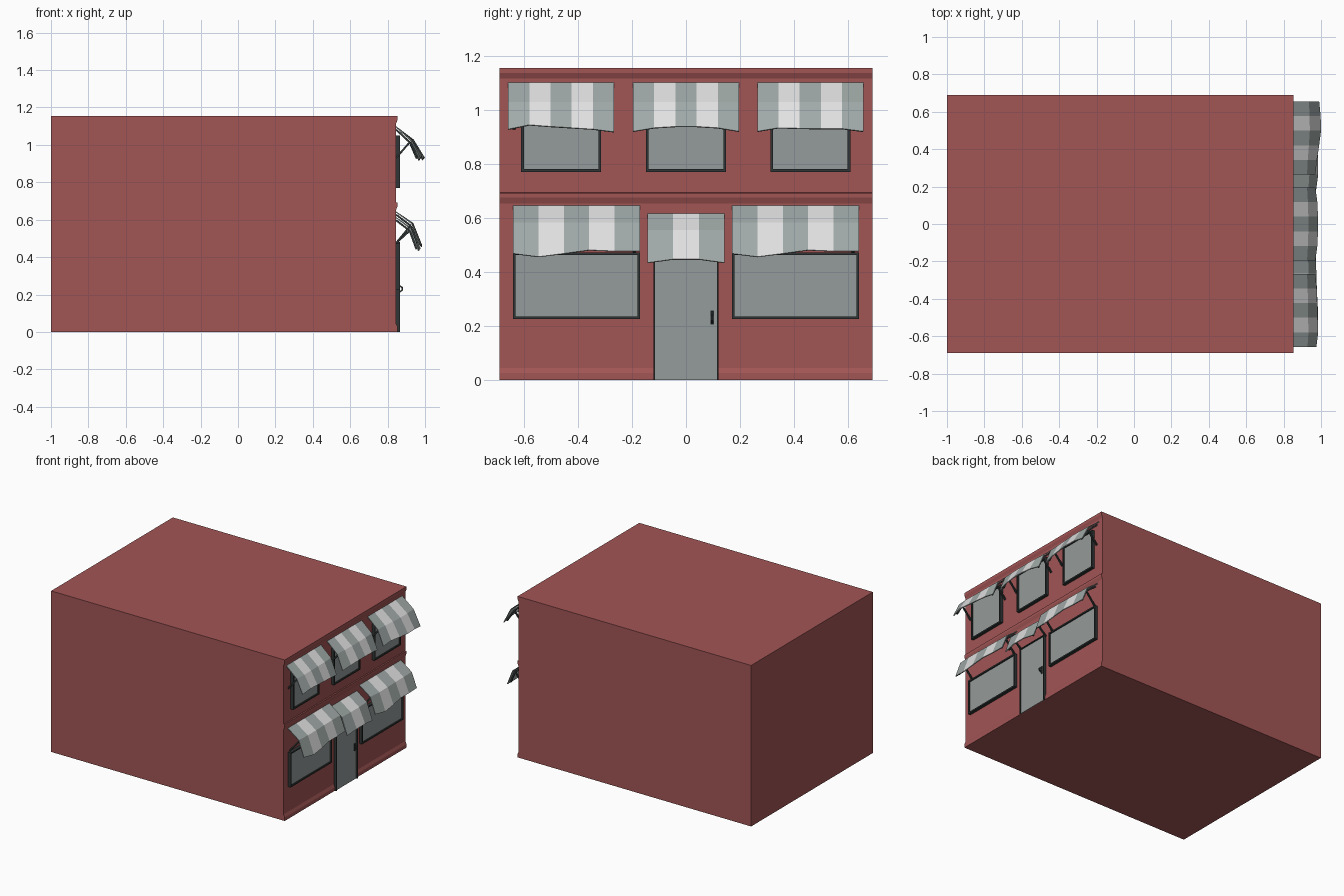
import bpy, bmesh
from mathutils import Vector

cube = bpy.data.objects.get("Cube")
if cube:
    bpy.data.objects.remove(cube, do_unlink=True)


def material(name, r, g, b):
    m = bpy.data.materials.new(name)
    m.use_nodes = True
    m.diffuse_color = (r, g, b, 1)
    m.node_tree.nodes["Principled BSDF"].inputs["Base Color"].default_value = (r, g, b, 1)
    return m


RED = material("brick red", 0.36, 0.09, 0.09)
PANE = material("pane grey", 0.30, 0.33, 0.325)
DARK = material("frame charcoal", 0.03, 0.036, 0.036)
LIGHT = material("awning white", 0.75, 0.75, 0.75)
GREY = material("awning grey", 0.35, 0.40, 0.39)


def finish(name, bm, *mats):
    bmesh.ops.recalc_face_normals(bm, faces=bm.faces)
    mesh = bpy.data.meshes.new(name)
    bm.to_mesh(mesh)
    bm.free()
    for m in mats:
        mesh.materials.append(m)
    obj = bpy.data.objects.new(name, mesh)
    bpy.context.collection.objects.link(obj)
    return obj


def add_box(bm, x, y, z):
    """Box from (min, max) pairs."""
    verts = bmesh.ops.create_cube(bm, size=1)["verts"]
    for v in verts:
        v.co = [(a + b) / 2 + c * (b - a) for (a, b), c in zip((x, y, z), v.co)]


def add_rod(bm, a, b, width=0.01):
    """Square rod between two points."""
    a, b = Vector(a), Vector(b)
    turn = (b - a).to_track_quat("Z", "Y")
    for v in bmesh.ops.create_cube(bm, size=1)["verts"]:
        p = Vector((v.co.x * width, v.co.y * width, v.co.z * (b - a).length))
        v.co = turn @ p + (a + b) / 2


WALL, TRIM = 0.845, 0.854

# Building: one side profile with base, middle and roof mouldings, extruded
profile = [(-1, 0), (TRIM, 0), (TRIM, 0.025), (WALL, 0.045),
           (WALL, 0.652), (TRIM, 0.675), (TRIM, 0.692), (WALL, 0.693),
           (WALL, 1.115), (TRIM, 1.135), (TRIM, 1.155), (-1, 1.155)]
bm = bmesh.new()
side = bm.faces.new([bm.verts.new((x, -0.69, z)) for x, z in profile])
grown = bmesh.ops.extrude_face_region(bm, geom=[side])["geom"]
bmesh.ops.translate(bm, vec=(0, 1.38, 0),
                    verts=[g for g in grown if isinstance(g, bmesh.types.BMVert)])
finish("building", bm, RED)


def opening(name, y, half, z0, z1, rim, sill=True):
    """Pane with a dark surround."""
    bm = bmesh.new()
    add_box(bm, (WALL - 0.01, 0.858), (y - half + rim, y + half - rim),
            (z0 + (rim if sill else 0), z1 - rim))
    finish(name + "_pane", bm, PANE)
    bm = bmesh.new()
    depth = (WALL - 0.01, 0.867)
    for s in (-1, 1):
        edge = sorted((y + s * half, y + s * (half - rim)))
        add_box(bm, depth, edge, (z0, z1))
    inner = (y - half + rim, y + half - rim)
    add_box(bm, depth, inner, (z1 - rim, z1))
    if sill:
        add_box(bm, depth, inner, (z0, z0 + rim))
    finish(name + "_frame", bm, DARK)


def awning(name, y, half, top, fold, hem, brace):
    """Striped cloth; hem lists the (x, z) of the front edge at each stripe border."""
    n = len(hem) - 1
    bm = bmesh.new()
    rows = []
    for i, (hx, hz) in enumerate(hem):
        cy = y - half + 2 * half * i / n
        fx = fold[0] + (hx - 0.98) * 0.5
        rows.append([bm.verts.new(p) for p in
                     ((WALL, cy, top), (fx, cy, fold[1]), (hx, cy, hz))])
    for i in range(n):
        for j in range(2):
            f = bm.faces.new((rows[i][j], rows[i][j + 1], rows[i + 1][j + 1], rows[i + 1][j]))
            f.material_index = i % 2
    cloth = finish(name, bm, GREY, LIGHT)
    if cloth.data.polygons[0].normal.z < 0:
        cloth.data.flip_normals()
    solid = cloth.modifiers.new("thickness", "SOLIDIFY")
    solid.thickness = 0.006
    solid.offset = -1

    # Support rods under both ends of the cloth
    bm = bmesh.new()
    for s, (hx, hz) in ((-1, hem[0]), (1, hem[-1])):
        ry = y + s * (half - 0.022)
        elbow = (fold[0] - 0.012, ry, fold[1] - 0.014)
        add_rod(bm, (WALL, ry, top - 0.018), elbow)
        add_rod(bm, elbow, (hx - 0.014, ry, hz + 0.008))
        add_rod(bm, (WALL, ry, brace), elbow)
    finish(name + "_supports", bm, DARK)


# Upper floor windows and awnings
upper_hems = {
    "right": [(0.975, 0.928), (0.985, 0.944), (0.982, 0.938),
              (0.98, 0.933), (0.977, 0.928), (0.97, 0.918)],
    "middle": [(0.97, 0.92), (0.98, 0.933), (0.984, 0.938),
               (0.984, 0.938), (0.98, 0.933), (0.97, 0.92)],
    "left": [(0.97, 0.92), (0.978, 0.933), (0.99, 0.931),
             (1.0, 0.93), (0.998, 0.93), (0.99, 0.92)],
}
for (label, hem), y in zip(upper_hems.items(), (-0.462, 0, 0.46)):
    opening(f"upper_{label}_window", y, 0.148, 0.77, 1.05, 0.01)
    awning(f"upper_{label}_awning", y, 0.196, 1.1, (0.93, 1.028), hem, 0.93)

# Shop windows and awnings
shop_hem = [(0.972, 0.468), (0.985, 0.456), (0.983, 0.468),
            (0.978, 0.481), (0.975, 0.477), (0.972, 0.478)]
for label, y in (("right", -0.405), ("left", 0.405)):
    opening(f"shop_{label}_window", y, 0.235, 0.225, 0.472, 0.01)
    awning(f"shop_{label}_awning", y, 0.235, 0.645, (0.935, 0.582), shop_hem, 0.475)

# Door, its awning and handle
opening("door", 0, 0.121, 0, 0.48, 0.006, sill=False)
awning("door_awning", 0, 0.143, 0.615, (0.93, 0.555),
       [(0.968, 0.434), (0.976, 0.447), (0.976, 0.447), (0.968, 0.434)], 0.475)
bm = bmesh.new()
add_box(bm, (0.855, 0.863), (0.09, 0.103), (0.205, 0.257))
add_rod(bm, (0.86, 0.096, 0.25), (0.879, 0.096, 0.236), 0.008)
add_rod(bm, (0.879, 0.096, 0.238), (0.879, 0.096, 0.222), 0.008)
add_rod(bm, (0.879, 0.096, 0.224), (0.86, 0.096, 0.211), 0.008)
finish("door_handle", bm, DARK)
